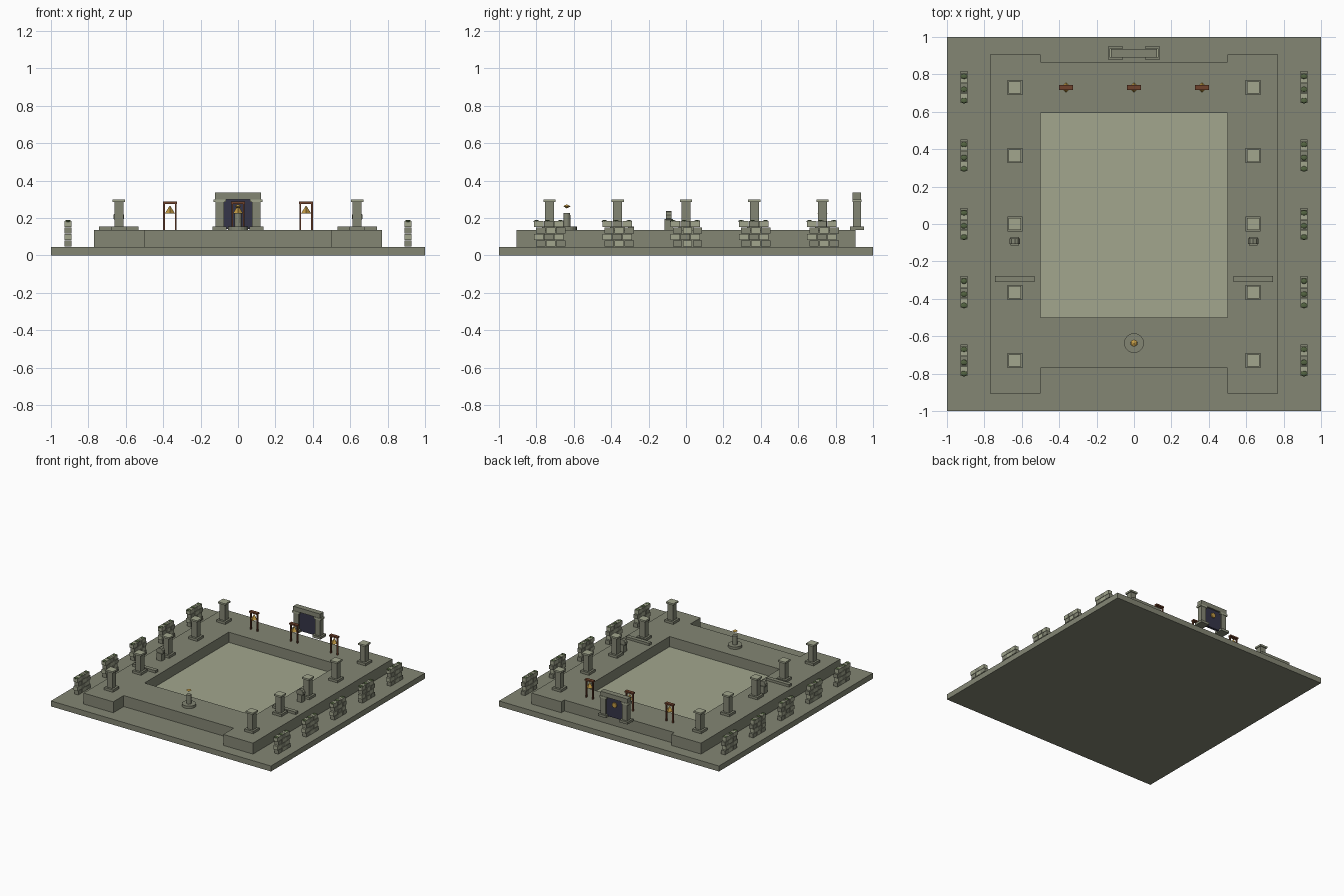
import bpy, bmesh
from math import pi
from mathutils import Matrix, Vector

if "Cube" in bpy.data.objects:
    bpy.data.objects.remove(bpy.data.objects["Cube"])


def mat(name, r, g, b):
    m = bpy.data.materials.new(name)
    m.diffuse_color = (r, g, b, 1)
    m.use_nodes = True
    m.node_tree.nodes["Principled BSDF"].inputs["Base Color"].default_value = m.diffuse_color
    return m


STONE = mat("stone", 0.23, 0.24, 0.175)
LIGHT = mat("pale_stone", 0.36, 0.38, 0.27)
GOLD = mat("gold", 0.55, 0.33, 0.06)
WOOD = mat("wood", 0.16, 0.055, 0.025)
DARK = mat("dark_portal", 0.035, 0.035, 0.065)
MOSS = mat("moss", 0.09, 0.13, 0.055)


class Part:
    """Collects primitives into one named object."""

    def __init__(self, name):
        self.name, self.bm, self.mats = name, bmesh.new(), []

    def paint(self, verts, m):
        if m not in self.mats:
            self.mats.append(m)
        for f in {f for v in verts for f in v.link_faces}:
            f.material_index = self.mats.index(m)

    def box(self, c, s, m):
        M = Matrix.Translation(c) @ Matrix.Diagonal((*s, 1))
        self.paint(bmesh.ops.create_cube(self.bm, size=1, matrix=M)["verts"], m)

    def cone(self, c, r1, r2, h, n, m, rot=Matrix()):
        r = bmesh.ops.create_cone(self.bm, cap_ends=True, segments=n, radius1=r1, radius2=r2,
                                  depth=h, matrix=Matrix.Translation(c) @ rot)
        self.paint(r["verts"], m)

    def ball(self, c, s, m):
        M = Matrix.Translation(c) @ Matrix.Diagonal((*s, 1))
        r = bmesh.ops.create_uvsphere(self.bm, u_segments=8, v_segments=6, radius=1, matrix=M)
        self.paint(r["verts"], m)

    def done(self):
        me = bpy.data.meshes.new(self.name)
        self.bm.to_mesh(me)
        self.bm.free()
        for m in self.mats:
            me.materials.append(m)
        ob = bpy.data.objects.new(self.name, me)
        bpy.context.collection.objects.link(ob)


TOP = 0.135
ROWS = (-0.73, -0.365, 0, 0.365, 0.73)

# ground slab and sunken court floor
p = Part("ground_slab")
p.box((0, 0, 0.0225), (2, 2, 0.045), STONE)
p.done()
p = Part("court_floor")
p.box((0, 0.047, 0.047), (1.0, 1.094, 0.008), LIGHT)
p.done()

# raised terrace: notched outline with a rectangular opening
p = Part("terrace")
half = [(0.5, -0.77), (0.5, -0.905), (0.77, -0.905), (0.77, 0.905), (0.5, 0.905), (0.5, 0.865)]
outline = half + [(-x, y) for x, y in reversed(half)]
pit = [(-0.5, -0.5), (0.5, -0.5), (0.5, 0.594), (-0.5, 0.594)]
edges = []
for loop in (outline, pit):
    vs = [p.bm.verts.new((x, y, 0.045)) for x, y in loop]
    edges += [p.bm.edges.new((vs[i - 1], vs[i])) for i in range(len(vs))]
bmesh.ops.triangle_fill(p.bm, use_beauty=True, edges=edges, normal=(0, 0, 1))
ext = bmesh.ops.extrude_face_region(p.bm, geom=p.bm.faces[:], use_keep_orig=True)["geom"]
bmesh.ops.translate(p.bm, vec=(0, 0, TOP - 0.045),
                    verts=[g for g in ext if isinstance(g, bmesh.types.BMVert)])
bmesh.ops.recalc_face_normals(p.bm, faces=p.bm.faces[:])
p.paint(p.bm.verts, STONE)
p.done()

for side in (-1, 1):
    tag = "left" if side < 0 else "right"
    x = side * 0.637
    for i, y in enumerate(ROWS):
        # square pillars along the terrace
        p = Part(f"pillar_{tag}_{i}")
        p.box((x, y, TOP + 0.01), (0.08, 0.08, 0.02), STONE)
        p.box((x, y, 0.22), (0.048, 0.048, 0.135), STONE)
        p.box((x, y, 0.293), (0.066, 0.066, 0.014), LIGHT)
        p.done()

        # broken brick walls with staggered courses and moss
        p = Part(f"ruined_wall_{tag}_{i}")
        wx = side * 0.909
        for row in range(4):
            z = 0.0625 + row * 0.035
            start = -0.072 if row % 2 == 0 else -0.083
            for k in range(3):
                p.box((wx, y + start + 0.0265 + k * 0.0535, z),
                      (0.036, 0.0505, 0.032), LIGHT if (k + row) % 2 else STONE)
        for dy, r in ((-0.07, 0.016), (-0.01, 0.016), (0.06, 0.016)):
            p.ball((wx, y + dy, 0.182), (0.019, r, 0.007), MOSS)
        p.done()

    # low bench and small guardian statue
    p = Part(f"bench_{tag}")
    p.box((x, -0.295, TOP + 0.01), (0.21, 0.032, 0.02), STONE)
    p.done()
    p = Part(f"guardian_statue_{tag}")
    p.box((x, -0.092, TOP + 0.03), (0.044, 0.044, 0.06), STONE)
    p.cone((x, -0.092, 0.207), 0.03, 0.03, 0.03, 10, STONE, Matrix.Rotation(pi / 2, 4, "X"))
    p.done()

# rear gateway with dark portal and rear medallion
gy = 0.914
p = Part("gateway")
for s in (-1, 1):
    p.box((s * 0.098, gy, TOP + 0.01), (0.074, 0.074, 0.02), STONE)
    p.box((s * 0.098, gy, 0.22), (0.046, 0.044, 0.135), STONE)
    p.box((s * 0.098, gy, 0.292), (0.066, 0.05, 0.015), LIGHT)
p.box((0, gy, 0.318), (0.245, 0.045, 0.036), STONE)
p.done()
p = Part("portal_panel")
p.box((0, gy, 0.222), (0.155, 0.02, 0.16), DARK)
p.done()
p = Part("portal_medallion")
p.cone((0, gy + 0.013, 0.25), 0.021, 0.021, 0.012, 8, GOLD, Matrix.Rotation(pi / 2, 4, "X"))
p.done()

# hanging bells in wooden frames
for i, x in enumerate((-0.364, 0, 0.364)):
    p = Part(f"bell_frame_{i}")
    for s in (-1, 1):
        p.box((x + s * 0.031, 0.73, 0.207), (0.01, 0.012, 0.144), WOOD)
    p.box((x, 0.73, 0.281), (0.074, 0.028, 0.012), WOOD)
    p.done()
    p = Part(f"bell_{i}")
    p.cone((x, 0.73, 0.243), 0.028, 0.003, 0.04, 4, GOLD)
    p.done()

# front pedestal with floating crystal
p = Part("pedestal")
p.cone((0, -0.637, TOP + 0.01), 0.053, 0.053, 0.02, 20, STONE)
p.cone((0, -0.637, 0.19), 0.019, 0.018, 0.075, 12, STONE)
p.done()
p = Part("floating_crystal")
p.cone((0, -0.637, 0.268), 0.02, 0, 0.011, 6, GOLD)
p.cone((0, -0.637, 0.257), 0, 0.02, 0.011, 6, GOLD)
bmesh.ops.remove_doubles(p.bm, verts=p.bm.verts[:], dist=0.0005)
p.done()
